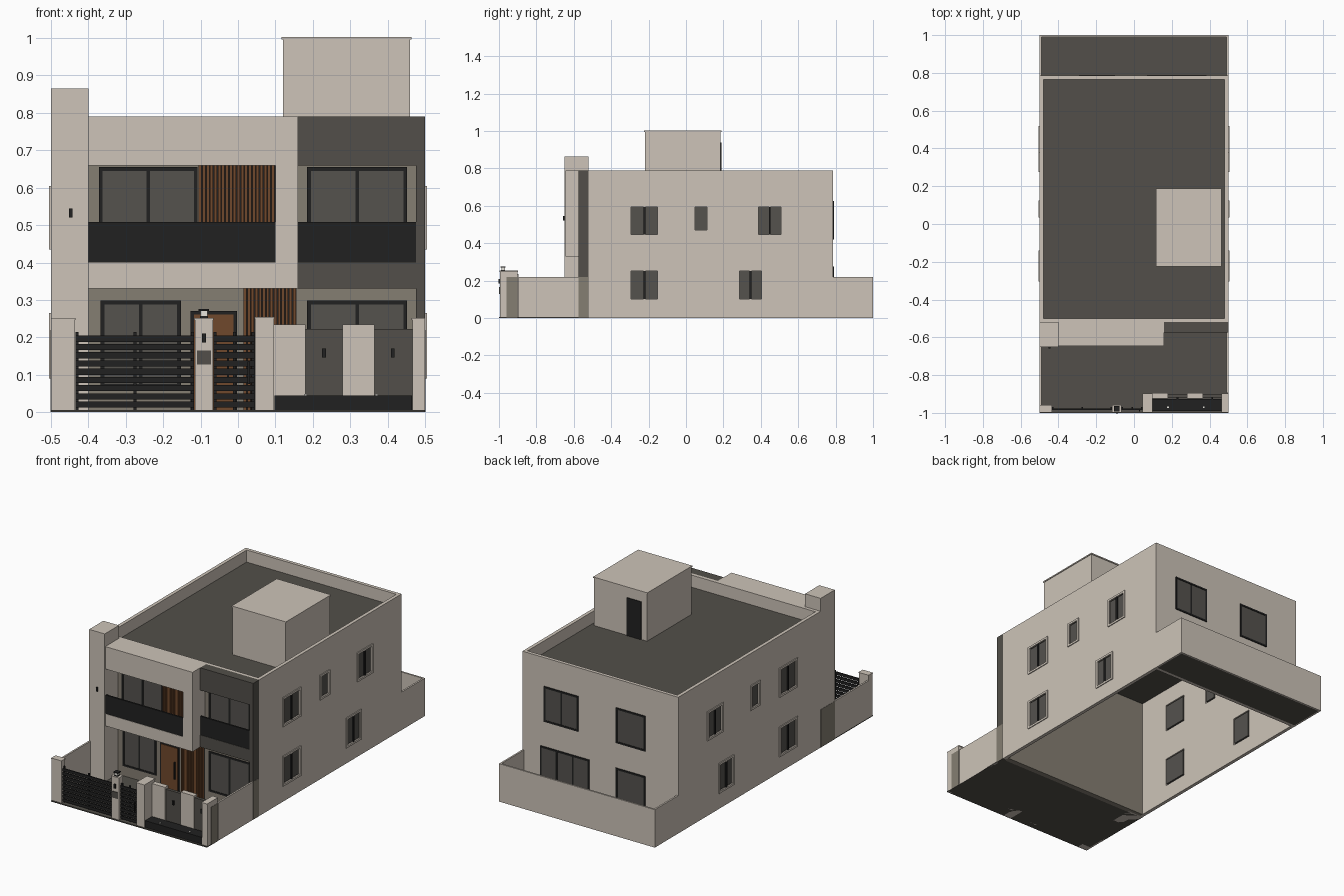
import bpy
import bmesh
from mathutils import Matrix, Vector

cube = bpy.data.objects.get("Cube")
if cube:
    bpy.data.objects.remove(cube, do_unlink=True)


def material(name, *rgb):
    mat = bpy.data.materials.new(name)
    mat.use_nodes = True
    colour = (*rgb, 1)
    mat.diffuse_color = colour
    mat.node_tree.nodes["Principled BSDF"].inputs["Base Color"].default_value = colour
    return mat


cream = material("cream render", .61, .55, .48)
taupe = material("taupe render", .235, .21, .17)
grey = material("dark grey stone", .084, .078, .067)
glass = material("grey glass", .09, .085, .076)
black = material("black metal", .015, .015, .015)
wood = material("brown wood", .16, .065, .025)
white = material("lamp white", .8, .78, .72)


def boxes(name, mat, items):
    """One object from boxes given as (x0, x1, y0, y1, z0, z1)."""
    bm = bmesh.new()
    for x0, x1, y0, y1, z0, z1 in items:
        size = Vector((x1 - x0, y1 - y0, z1 - z0))
        centre = Vector((x0 + x1, y0 + y1, z0 + z1)) / 2
        bmesh.ops.create_cube(bm, size=1, matrix=Matrix.Translation(centre) @ Matrix.Diagonal((*size, 1)))
    mesh = bpy.data.meshes.new(name)
    bm.to_mesh(mesh)
    bm.free()
    mesh.materials.append(mat)
    obj = bpy.data.objects.new(name, mesh)
    bpy.context.scene.collection.objects.link(obj)
    return obj


def box(name, mat, *bounds):
    return boxes(name, mat, [bounds])


def oriented(axis, a0, a1, d0, d1, z0, z1):
    """Box bounds where a runs along the wall and d through it."""
    d0, d1 = min(d0, d1), max(d0, d1)
    return (a0, a1, d0, d1, z0, z1) if axis == "y" else (d0, d1, a0, a1, z0, z1)


def cut(obj, cutter):
    """Cut holes, keep the result and discard the cutter."""
    mod = obj.modifiers.new("openings", "BOOLEAN")
    mod.operation = "DIFFERENCE"
    mod.solver = "EXACT"
    mod.object = cutter
    graph = bpy.context.evaluated_depsgraph_get()
    mesh = bpy.data.meshes.new_from_object(obj.evaluated_get(graph))
    obj.modifiers.clear()
    obj.data = mesh
    bpy.data.objects.remove(cutter, do_unlink=True)


def window(name, axis, face, out, a0, a1, z0, z1, panes=2, bar=.01, rim=black):
    """Rim, mullions and glass on a wall face; out is the outward sign."""
    front, back = face + out * .005, face - out * .004
    rims = [(a0, a0 + bar, z0, z1), (a1 - bar, a1, z0, z1),
            (a0 + bar, a1 - bar, z0, z0 + bar), (a0 + bar, a1 - bar, z1 - bar, z1)]
    boxes(name + "_frame", rim, [oriented(axis, p, q, back, front, r, s) for p, q, r, s in rims])
    step = (a1 - a0) / panes
    mullions = [a0 + step * i for i in range(1, panes)]
    if mullions:
        boxes(name + "_mullions", black,
              [oriented(axis, m - .005, m + .005, back, face + out * .003, z0 + bar, z1 - bar) for m in mullions])
    depth = .021 if axis == "x" else .004
    near = face - out * .006 if axis == "x" else face + out * .002
    box(name + "_glass", glass, *oriented(axis, a0 + bar, a1 - bar, face - out * depth, near, z0 + bar, z1 - bar))


# House shell, open underneath
box("front_wall", taupe, -.48, .48, -.53, -.5, 0, .71)
box("front_parapet", cream, -.48, .48, -.52, -.5, .71, .79)
box("back_wall", cream, -.48, .48, .765, .785, 0, .79)
box("roof_deck", grey, -.48, .48, -.5, .765, .7, .72)

# Side walls with matching windows
side_windows = [(-.305, -.14, .435, .605, 2), (.035, .125, .46, .605, 1), (.375, .52, .435, .605, 2),
                (-.305, -.14, .09, .265, 2), (.275, .415, .09, .265, 2)]
for side, sign in (("left", 1), ("right", -1)):
    face = .5 * sign
    wall = box(side + "_wall", cream, *oriented("x", -.52, .785, face - .02 * sign, face, 0, .79))
    cut(wall, boxes("openings", cream, [
        oriented("x", a + .004, b - .004, face - .05 * sign, face + .05 * sign, r + .004, s - .004)
        for a, b, r, s, _ in side_windows]))
    for i, (a, b, r, s, panes) in enumerate(side_windows):
        window(f"{side}_window_{i}", "x", face, sign, a, b, r, s, panes, .012, cream)

# Back windows
window("back_upper_wide", "y", .785, 1, .14, .36, .42, .625)
window("back_upper_narrow", "y", .785, 1, -.29, -.1, .42, .625, 1)
window("back_lower_wide", "y", .785, 1, .07, .385, .01, .275, 3)
window("back_lower_narrow", "y", .785, 1, -.29, -.1, .09, .275, 1)

# Stair head on the roof
box("stair_head", cream, .12, .46, -.22, .185, .72, .996)
box("stair_head_cap", cream, .116, .464, -.224, .189, .996, 1.003)
box("roof_door", black, .157, .25, .185, .189, .72, .94)

# Facade frames: pale on the right, stone on the left
box("tall_pillar", cream, -.5, -.4, -.65, -.52, 0, .865)
boxes("pale_frame", cream, [(-.4, .16, -.645, -.52, .66, .79), (-.4, .16, -.645, -.53, .33, .4),
                            (.1, .16, -.645, -.53, .4, .66)])
boxes("stone_frame", grey, [(.16, .5, -.575, -.52, .66, .79), (.16, .476, -.575, -.53, .33, .4),
                            (.476, .5, -.575, -.52, 0, .66)])
box("right_balcony_front", black, -.4, .1, -.643, -.633, .4, .508)
box("left_balcony_front", black, .16, .476, -.573, -.563, .4, .508)

# Front windows and door
front = -.53
window("balcony_window_right", "y", front, -1, -.372, -.108, .405, .655)
window("balcony_window_left", "y", front, -1, .185, .452, .405, .655)
window("ground_window_right", "y", front, -1, -.367, -.153, .065, .298)
window("ground_window_left", "y", front, -1, .185, .452, .065, .298)
box("door_frame", black, -.127, -.003, front - .005, front, .006, .27)
box("door_leaf", wood, -.118, -.012, front - .009, front - .005, .006, .261)
box("door_handle", black, -.03, -.024, front - .016, front - .009, .08, .18)


# Timber slat screens
def screen(name, x0, x1, z0, z1):
    box(name + "_backing", black, x0, x1, front - .004, front, z0, z1)
    count = round((x1 - x0) / .0105)
    step = (x1 - x0) / count
    boxes(name + "_slats", wood, [(x0 + step * i, x0 + step * (i + .75), front - .014, front - .004, z0, z1)
                                  for i in range(count)])


screen("upper_screen", -.105, .1, .4, .66)
screen("lower_screen", .015, .157, .006, .33)

# Yards and boundary walls
box("front_yard", grey, -.5, .5, -1, -.53, 0, .006)
box("back_yard", grey, -.49, .49, .785, .99, 0, .006)
boxes("back_yard_walls", cream, [(-.5, .5, .99, 1, 0, .22), (-.5, -.49, .785, .99, 0, .22),
                                 (.49, .5, .785, .99, 0, .22)])
boxes("front_side_walls", cream, [(-.5, -.49, -.96, -.65, 0, .22), (.49, .5, -.895, -.575, 0, .22)])
boxes("side_patches", taupe, [(.5, .501, -.575, -.525, 0, .22), (.5, .501, -.96, -.9, 0, .22),
                              (-.501, -.5, -.65, -.52, 0, .22)])

# Gate piers with thin caps
piers = [(-.5, -.437, -.995, -.96, .247), (-.115, -.067, -.995, -.96, .247),
         (.046, .096, -.995, -.9, .25), (.466, .5, -.995, -.9, .247)]
boxes("gate_piers", cream, [(a, b, c, d, 0, top) for a, b, c, d, top in piers])
boxes("pier_caps", cream, [(max(a - .002, -.5), min(b + .002, .5), c - .003, d + .002, top, top + .005)
                           for a, b, c, d, top in piers])


# Slatted gates
def gate(name, x0, x1, posts):
    rows, low, high = 9, .012, .21
    step = (high - low) / rows
    boxes(name + "_slats", black, [(x0, x1, -.985, -.978, low + step * i, low + step * (i + .74))
                                   for i in range(rows)])
    boxes(name + "_posts", black, [(p - .004, p + .004, -.978, -.97, .006, high + .004) for p in posts])


gate("drive_gate", -.435, -.117, (-.431, -.275, -.121))
gate("walk_gate", -.065, .044, (-.061, -.01, .04))
box("gate_handle", black, .026, .032, -.992, -.985, .075, .135)

# Planter and panelled front wall
boxes("pale_panels", cream, [(.096, .18, -.925, -.895, 0, .235), (.28, .365, -.925, -.895, 0, .235)])
boxes("stone_panels", grey, [(.18, .28, -.918, -.9, 0, .222), (.365, .466, -.918, -.9, 0, .222)])
box("planter", black, .097, .465, -.99, -.926, .006, .045)
boxes("planter_spots", white, [(x - .004, x + .004, -.974, -.966, .045, .048) for x in (.18, .37)])

# Wall lights, plaque and pier lantern
lights = [(-.447, -.65, .533), (-.091, -.995, .198), (.23, -.918, .158), (.414, -.918, .158)]
boxes("wall_lights", black, [(x - .005, x + .005, y - .008, y, z - .012, z + .012) for x, y, z in lights])
box("plaque", grey, -.11, -.072, -.999, -.995, .128, .165)
box("lantern_glow", white, -.1, -.082, -.987, -.969, .252, .27)
boxes("lantern_metal", black, [(-.102, -.08, -.989, -.967, .252, .257), (-.105, -.077, -.992, -.964, .27, .276)])
